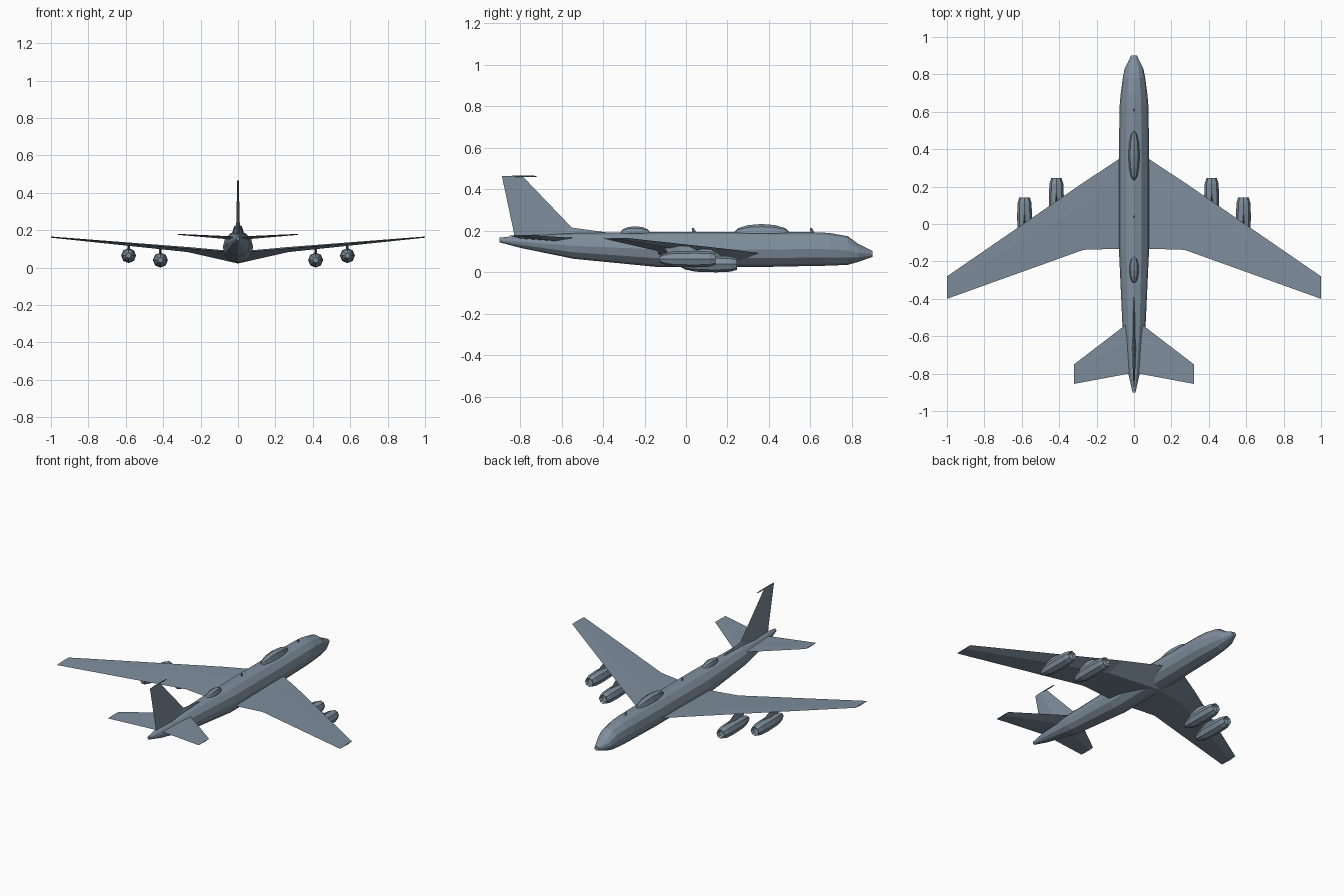
import bpy, bmesh
from math import sin, cos, pi

if "Cube" in bpy.data.objects:
    bpy.data.objects.remove(bpy.data.objects["Cube"])

# Slate blue-grey paint
paint = bpy.data.materials.new("slate_paint")
paint.diffuse_color = (0.21, 0.272, 0.335, 1)
paint.use_nodes = True
paint.node_tree.nodes["Principled BSDF"].inputs["Base Color"].default_value = paint.diffuse_color


def loft(name, rings):
    """Skin a row of equal-length point rings and cap both ends."""
    bm = bmesh.new()
    vs = [[bm.verts.new(p) for p in r] for r in rings]
    n = len(rings[0])
    for a, b in zip(vs, vs[1:]):
        for i in range(n):
            j = (i + 1) % n
            bm.faces.new((a[i], a[j], b[j], b[i]))
    bm.faces.new(vs[0])
    bm.faces.new(vs[-1])
    bmesh.ops.remove_doubles(bm, verts=bm.verts, dist=1e-5)
    bmesh.ops.recalc_face_normals(bm, faces=bm.faces)
    me = bpy.data.meshes.new(name)
    bm.to_mesh(me)
    bm.free()
    me.materials.append(paint)
    ob = bpy.data.objects.new(name, me)
    bpy.context.collection.objects.link(ob)
    return ob


def oval(x, y, z, rx, rz, n):
    return [(x + rx * sin(2 * pi * i / n), y, z + rz * cos(2 * pi * i / n)) for i in range(n)]


def mirror_x(ob):
    ob.modifiers.new("mirror", 'MIRROR').use_clip = True


def foil(x, le, te, z_le, z_te, top, bottom):
    """Wing section at x: leading edge, upper ridge, trailing edge, lower ridge."""
    ym = le + (te - le) * 0.35
    return [(x, le, z_le), (x, ym, top), (x, te, z_te), (x, ym, bottom)]


# Fuselage: y, half width, bottom, top
body = [(0.90, 0.016, 0.075, 0.102), (0.83, 0.050, 0.050, 0.137), (0.78, 0.060, 0.036, 0.174),
        (0.69, 0.072, 0.032, 0.190), (0.63, 0.077, 0.031, 0.193), (0.38, 0.081, 0.026, 0.195),
        (-0.13, 0.081, 0.025, 0.195), (-0.54, 0.062, 0.065, 0.190),
        (-0.80, 0.030, 0.118, 0.178), (-0.90, 0.008, 0.145, 0.167)]
loft("fuselage", [oval(0, y, (b + t) / 2, w, (t - b) / 2, 12) for y, w, b, t in body])

# Swept wings with straight inner trailing edge
mirror_x(loft("wings", [foil(0, 0.40, -0.13, 0.086, 0.080, 0.086, 0.022),
                        foil(0.27, 0.222, -0.138, 0.110, 0.103, 0.110, 0.083),
                        foil(1.0, -0.28, -0.40, 0.165, 0.163, 0.166, 0.160)]))

# Tailplane
mirror_x(loft("tailplane", [foil(0, -0.505, -0.795, 0.164, 0.162, 0.166, 0.147),
                            foil(0.32, -0.75, -0.855, 0.179, 0.178, 0.180, 0.175)]))


# Fin with dorsal fillet and tip probe
def fin_ring(z, le, te, half):
    ym = (le + te) / 2
    return [(0, le, z), (half, ym, z), (0, te, z), (-half, ym, z)]


loft("fin", [fin_ring(0.16, -0.50, -0.825, 0.012), fin_ring(0.215, -0.55, -0.835, 0.010),
             fin_ring(0.465, -0.79, -0.888, 0.004)])
loft("fin_fillet", [oval(0, -0.38, 0.188, 0.003, 0.004, 4), oval(0, -0.56, 0.190, 0.006, 0.027, 4),
                    oval(0, -0.70, 0.185, 0.006, 0.027, 4)])
loft("fin_probe", [oval(0, y, 0.463, r, r, 6) for y, r in ((-0.72, 0.002), (-0.75, 0.004), (-0.84, 0.004))])

# Engines with recessed intakes, tail cones and pylons: x, front y, z, wing height
for label, x, y0, z, zw in (("inner", 0.415, 0.245, 0.040, 0.117), ("outer", 0.585, 0.143, 0.064, 0.130)):
    profile = [(-0.025, 0.010), (-0.02, 0.022), (0, 0.028), (-0.03, 0.037), (-0.10, 0.040),
               (-0.20, 0.037), (-0.25, 0.026), (-0.272, 0.014)]
    mirror_x(loft(label + "_engine", [oval(x, y0 + dy, z, r, r, 8) for dy, r in profile]))
    mirror_x(loft(label + "_pylon", [
        [(x, y0 + f, h), (x + 0.007, y0 + (f + b) / 2, h), (x, y0 + b, h), (x - 0.007, y0 + (f + b) / 2, h)]
        for f, b, h in ((-0.05, -0.23, z + 0.025), (-0.13, -0.25, zw - 0.004))]))


# Dorsal blisters
def blister(name, y, z, rx, ry, rz):
    steps = [pi * (0.02 + 0.96 * k / 6) for k in range(7)]
    loft(name, [oval(0, y + ry * cos(a), z, rx * sin(a), rz * sin(a), 8) for a in steps])


blister("front_blister", 0.365, 0.190, 0.030, 0.135, 0.043)
blister("rear_blister", -0.245, 0.190, 0.025, 0.072, 0.032)

# Blade aerials
for name, y in (("front_aerial", 0.61), ("mid_aerial", 0.04)):
    loft(name, [fin_ring(0.185, y + 0.014, y - 0.012, 0.004), fin_ring(0.214, y - 0.003, y - 0.011, 0.002)])
